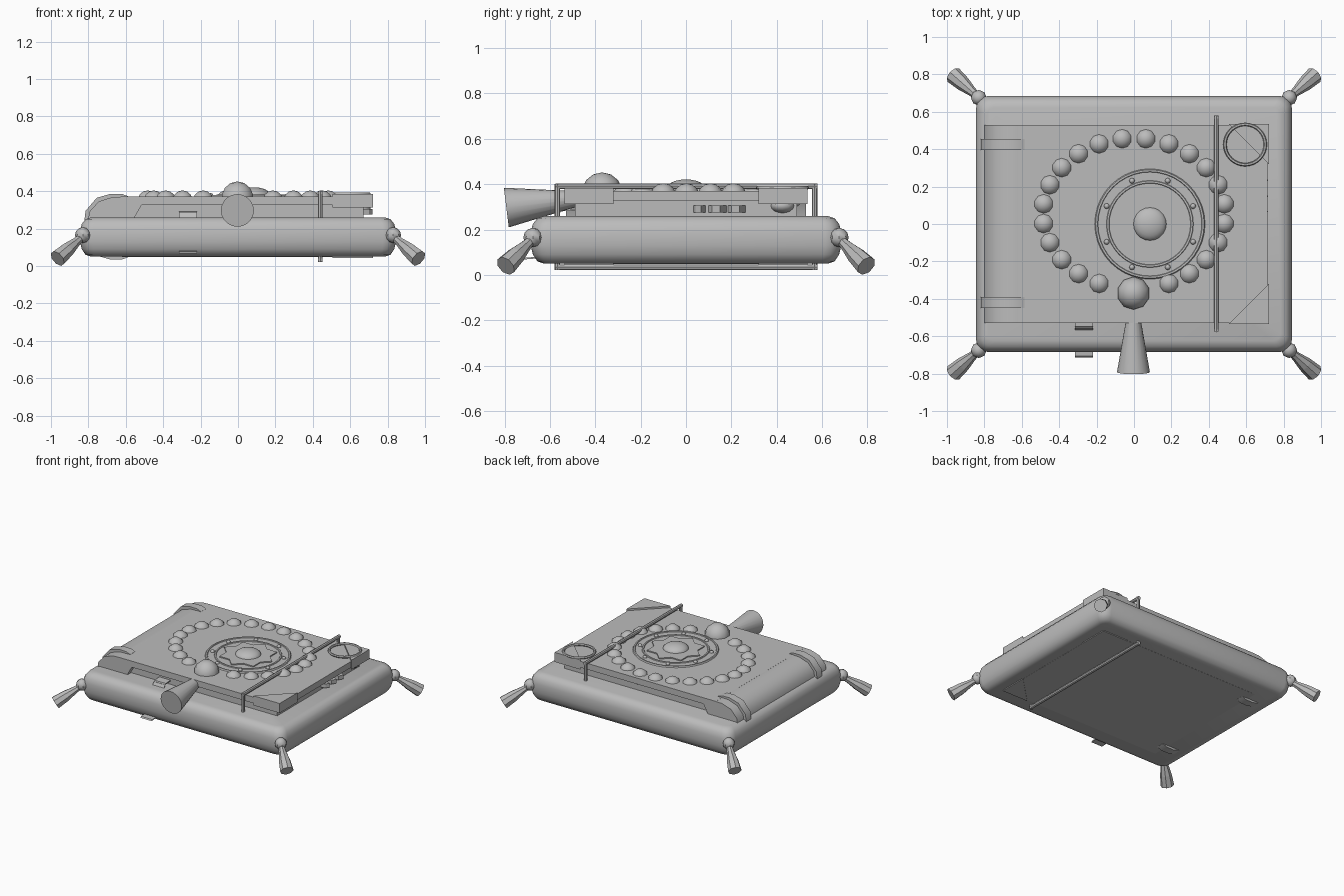
import bpy, bmesh, math
from mathutils import Vector, Matrix

default = bpy.data.objects.get("Cube")
if default:
    bpy.data.objects.remove(default, do_unlink=True)

grey = bpy.data.materials.new("plain grey")
grey.use_nodes = True
grey.diffuse_color = (0.5, 0.5, 0.5, 1)
grey.node_tree.nodes["Principled BSDF"].inputs["Base Color"].default_value = (0.5, 0.5, 0.5, 1)

MID = 0.21  # height of the book's middle plane


def finish(name, bm, smooth=True):
    bmesh.ops.recalc_face_normals(bm, faces=bm.faces)
    mesh = bpy.data.meshes.new(name)
    bm.to_mesh(mesh)
    bm.free()
    mesh.materials.append(grey)
    ob = bpy.data.objects.new(name, mesh)
    bpy.context.collection.objects.link(ob)
    if smooth:
        bpy.ops.object.select_all(action='DESELECT')
        ob.select_set(True)
        bpy.context.view_layer.objects.active = ob
        bpy.ops.object.shade_smooth_by_angle(angle=math.radians(40))
    return ob


def loft(name, rings, smooth=True):
    """Skin a list of equal point loops and cap both ends."""
    bm = bmesh.new()
    rows = [[bm.verts.new(p) for p in ring] for ring in rings]
    n = len(rows[0])
    for a, b in zip(rows, rows[1:]):
        for i in range(n):
            j = (i + 1) % n
            bm.faces.new((a[i], a[j], b[j], b[i]))
    bm.faces.new(rows[0])
    bm.faces.new(rows[-1])
    return finish(name, bm, smooth)


def box(name, lo, hi):
    lo, hi = Vector(lo), Vector(hi)
    bm = bmesh.new()
    bmesh.ops.create_cube(bm, size=1, matrix=Matrix.Translation((lo + hi) / 2) @ Matrix.Diagonal((hi - lo).to_4d()))
    return finish(name, bm, False)


def ball(name, at, r, seg=10, squash=1.0):
    bm = bmesh.new()
    bmesh.ops.create_uvsphere(bm, u_segments=seg, v_segments=max(6, seg // 2 + 2), radius=r,
                              matrix=Matrix.Translation(at) @ Matrix.Diagonal((1, 1, squash, 1)))
    return finish(name, bm)


def spindle(name, start, end, profile, seg, smooth=True):
    """Round shape along a line; profile holds (fraction, radius)."""
    start, end = Vector(start), Vector(end)
    turn = (end - start).to_track_quat('Z', 'Y')
    rings = []
    for t, r in profile:
        c = start.lerp(end, t)
        rings.append([c + turn @ Vector((r * math.cos(2 * math.pi * i / seg),
                                         r * math.sin(2 * math.pi * i / seg), 0)) for i in range(seg)])
    return loft(name, rings, smooth)


def torus(name, at, R, r, seg=40, sides=6):
    bm = bmesh.new()
    rows = []
    for i in range(seg):
        a = 2 * math.pi * i / seg
        rows.append([bm.verts.new((at[0] + (R + r * math.cos(b)) * math.cos(a),
                                   at[1] + (R + r * math.cos(b)) * math.sin(a), at[2] + r * math.sin(b)))
                     for b in (2 * math.pi * k / sides for k in range(sides))])
    for i in range(seg):
        for k in range(sides):
            p, q, m = rows[i], rows[(i + 1) % seg], (k + 1) % sides
            bm.faces.new((p[k], q[k], q[m], p[m]))
    return finish(name, bm)


def extrude_y(name, profile, y0, y1):
    return loft(name, [[(x, y, z) for x, z in profile] for y in (y0, y1)])


def extrude_z(name, outline, z0, z1):
    return loft(name, [[(x, y, z) for x, y in outline] for z in (z0, z1)], False)


# Cushion: rounded rectangle lofted through a pillow-like edge
def rounded(hx, hy, r, z):
    pts = []
    for k, (sx, sy) in enumerate(((1, 1), (-1, 1), (-1, -1), (1, -1))):
        for s in range(5):
            a = math.pi / 2 * (k + s / 4)
            pts.append((sx * (hx - r) + r * math.cos(a), sy * (hy - r) + r * math.sin(a), z))
    return pts


edge = [(0.06, 0.05), (0.03, 0.06), (0.01, 0.09), (0, 0.13), (0, 0.19), (0.01, 0.225), (0.03, 0.25), (0.06, 0.26)]
loft("cushion", [rounded(0.845 - d, 0.685 - d, 0.07 - d / 2, z) for d, z in edge])

# Corner tassels with a knot each
for sx in (1, -1):
    for sy in (1, -1):
        ball("tassel_knot", (sx * 0.83, sy * 0.675, 0.165), 0.042, 8)
        spindle("tassel", (sx * 0.835, sy * 0.68, 0.155), (sx * 0.965, sy * 0.795, 0.04),
                [(0, 0.02), (0.25, 0.026), (0.6, 0.04), (1, 0.047)], 8, False)

# Book: page block, two covers and spine
box("pages", (-0.56, -0.49, 0.08), (0.67, 0.49, 0.34))
for top in (True, False):
    def level(z):
        return z if top else 2 * MID - z

    def span(a, b):
        return sorted((level(a), level(b)))

    z0, z1 = span(0.325, 0.371)
    box("cover", (-0.62, -0.53, z0), (0.715, 0.53, z1))
    # Metal corners on the fore edge
    z0, z1 = span(0.312, 0.384 if top else 0.376)
    for s in (1, -1):
        extrude_z("cover_corner", [(0.505, s * 0.535), (0.722, s * 0.535), (0.722, s * 0.32)], z0, z1)

half = [(-0.805, MID), (-0.795, 0.29), (-0.745, 0.345), (-0.67, 0.369), (-0.6, 0.371), (-0.51, 0.335), (-0.55, 0.265)]
extrude_y("spine", half + [(x, 2 * MID - z) for x, z in half[:0:-1]], -0.53, 0.53)

# Raised bands wrapping the spine
outer = [(-0.825, MID), (-0.815, 0.295), (-0.755, 0.365), (-0.68, 0.386), (-0.62, 0.385), (-0.585, 0.372)]
band = outer + [(x, 2 * MID - z) for x, z in outer[:0:-1]]
for y in (0.425, -0.42):
    extrude_y("spine_band", band, y - 0.03, y + 0.03)

# Strap loop around the book near the fore edge
spindle("strap_top", (0.44, -0.575, 0.391), (0.44, 0.58, 0.391), [(0, 0.013), (1, 0.013)], 8)
spindle("strap_bottom", (0.44, -0.575, 0.034), (0.44, 0.58, 0.034), [(0, 0.013), (1, 0.013)], 8)
for y in (-0.567, 0.567):
    spindle("strap_side", (0.44, y, 0.022), (0.44, y, 0.4), [(0, 0.012), (1, 0.012)], 8)

# Medallion: rings, rivets, eight-pointed star and domed stone
cx, top = 0.085, 0.371
for R, r in ((0.285, 0.01), (0.225, 0.01)):
    torus("medallion_ring", (cx, 0, top), R, r)
disc = [(cx + 0.28 * math.cos(i * math.pi / 20), 0.28 * math.sin(i * math.pi / 20)) for i in range(40)]
extrude_z("medallion_plate", disc, top - 0.01, top + 0.004)
star = []
for i in range(16):
    r = 0.2 if i % 2 == 0 else 0.153
    star.append((cx + r * math.cos(i * math.pi / 8), r * math.sin(i * math.pi / 8)))
extrude_z("medallion_star", star, top - 0.005, top + 0.012)
for i in range(8):
    a = math.pi * (i + 0.5) / 4
    ball("medallion_rivet", (cx + 0.25 * math.cos(a), 0.25 * math.sin(a), top + 0.004), 0.015, 8)
ball("medallion_stone", (cx, 0, top + 0.005), 0.09, 20, 0.5)

# String of beads with a large bead and hanging end
for i in range(1, 23):
    a = -math.pi / 2 + math.radians(7.5 + 15 * i)
    ball("bead", (0.487 * math.cos(a), 0.055 + 0.404 * math.sin(a), 0.346), 0.058)
ball("large_bead", (-0.003, -0.37, 0.362), 0.09, 10)
spindle("bead_tassel", (-0.003, -0.43, 0.342), (-0.003, -0.792, 0.297), [(0, 0.025), (1, 0.088)], 20)

# Lens ring resting on the back corner
torus("lens_ring", (0.594, 0.425, 0.384), 0.108, 0.009, 32)

# Clasp knob and torn page pieces on the fore edge
ball("edge_knob", (0.655, 0.425, 0.305), 0.055, 12, 0.6)
for y, w in ((0.06, 0.035), (0.14, 0.05), (0.225, 0.05)):
    extrude_z("torn_page", [(0.65, y - w), (0.7, y - w * 0.5), (0.718, y + w * 0.2), (0.65, y + w)],
              0.275, 0.305)

# Bookmark ribbon trailing from the pages to below the cushion
path = [(-0.47, 0.285), (-0.555, 0.28), (-0.57, 0.255), (-0.63, 0.075), (-0.715, 0.068)]
loft("bookmark", [[(-0.315, y, z), (-0.22, y, z), (-0.22, y + 0.008, z + 0.008), (-0.315, y + 0.008, z + 0.008)]
                  for y, z in path], False)
